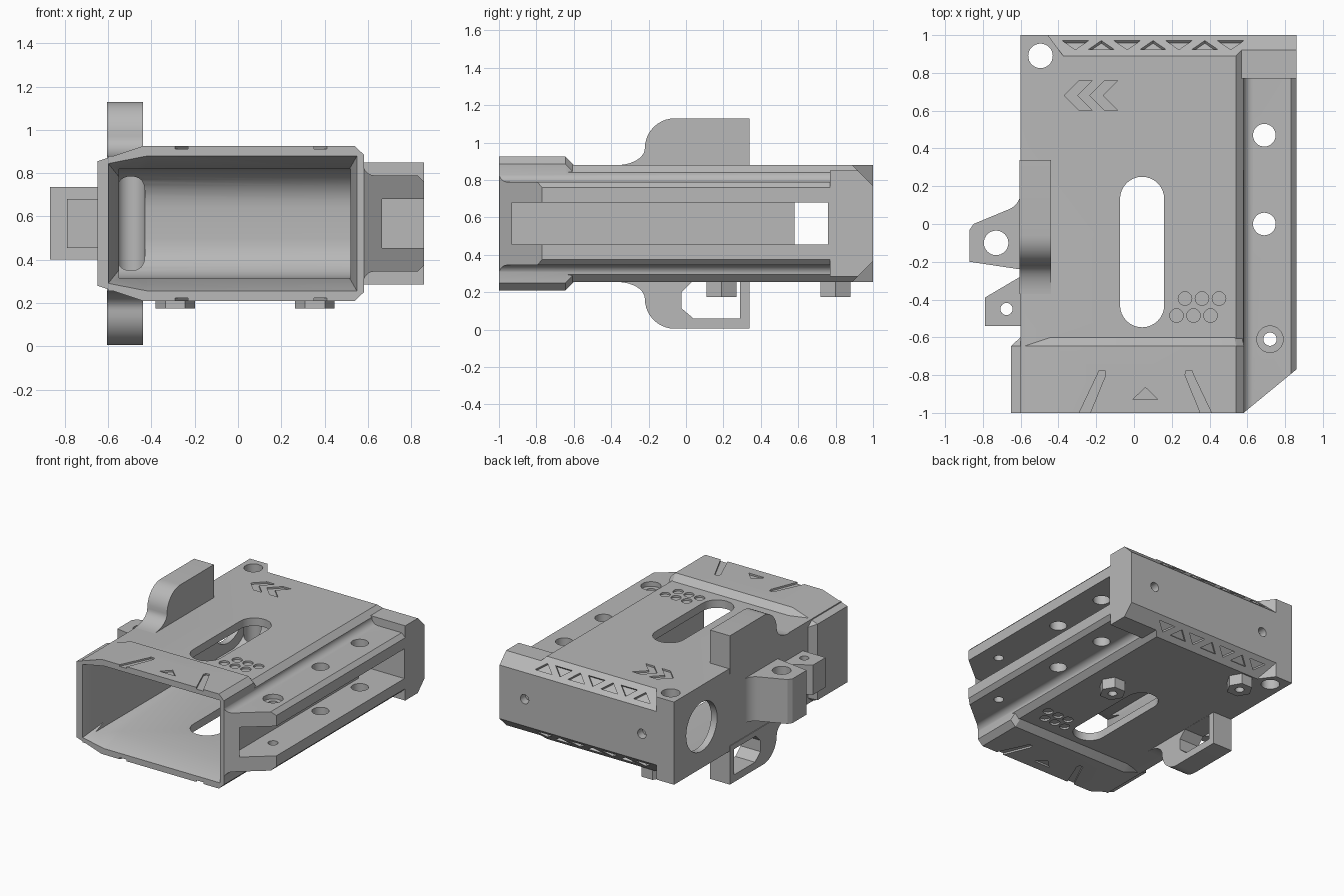
import bpy
import bmesh
from math import sin, cos, pi

MID = 1.135  # twice the height of the horizontal symmetry plane

cube = bpy.data.objects.get("Cube")
if cube:
    bpy.data.objects.remove(cube, do_unlink=True)

grey = bpy.data.materials.new("matte grey")
grey.use_nodes = True
COLOUR = (0.48, 0.48, 0.48, 1)
grey.diffuse_color = COLOUR
grey.node_tree.nodes["Principled BSDF"].inputs["Base Color"].default_value = COLOUR


def loft(name, rings):
    """Closed solid through rings of equal point count."""
    bm = bmesh.new()
    rows = [[bm.verts.new(p) for p in ring] for ring in rings]
    n = len(rows[0])
    for a, b in zip(rows, rows[1:]):
        for i in range(n):
            j = (i + 1) % n
            bm.faces.new((a[i], a[j], b[j], b[i]))
    bm.faces.new(rows[0][::-1])
    bm.faces.new(rows[-1])
    bmesh.ops.recalc_face_normals(bm, faces=bm.faces)
    mesh = bpy.data.meshes.new(name)
    bm.to_mesh(mesh)
    bm.free()
    mesh.materials.append(grey)
    obj = bpy.data.objects.new(name, mesh)
    bpy.context.scene.collection.objects.link(obj)
    return obj


def prism(name, pts, axis, lo, hi):
    place = {"x": lambda u, v, h: (h, u, v),
             "y": lambda u, v, h: (u, h, v),
             "z": lambda u, v, h: (u, v, h)}[axis]
    return loft(name, [[place(u, v, h) for u, v in pts] for h in (lo, hi)])


def arc(cx, cy, rx, ry, start, end, n=8):
    return [(cx + rx * cos(t), cy + ry * sin(t))
            for t in (start + (end - start) * i / n for i in range(n + 1))]


def rod(name, u, v, r, axis, lo, hi, sides=32):
    return prism(name, arc(u, v, r, r, 0, 2 * pi, sides)[:-1], axis, lo, hi)


def box(name, x, y, z):
    return prism(name, [(x[0], y[0]), (x[1], y[0]), (x[1], y[1]), (x[0], y[1])], "z", *z)


def combine(obj, other, operation="DIFFERENCE"):
    """Apply a boolean and discard the second solid."""
    mod = obj.modifiers.new("boolean", "BOOLEAN")
    mod.operation = operation
    mod.solver = "EXACT"
    mod.object = other
    deps = bpy.context.evaluated_depsgraph_get()
    mesh = bpy.data.meshes.new_from_object(obj.evaluated_get(deps))
    obj.modifiers.clear()
    obj.data = mesh
    bpy.data.objects.remove(other, do_unlink=True)


def flip(pts):
    return [(u, MID - v) for u, v in pts]


def mirrored(top):
    """Upper half outline plus its reflection below."""
    return top + flip(top)[::-1]


# Main housing, flared front collar
body = prism("housing", mirrored([(-.6, .88), (.54, .88), (.58, .84)]), "y", -1, 1)
outer = mirrored([(-.65, .855), (-.44, .925), (.54, .925), (.582, .885)])
inner = mirrored([(-.59, .83), (-.44, .87), (.53, .87), (.57, .83)])
collar = loft("collar", [[(x, y, z) for x, z in ring]
                         for ring, y in ((outer, -1), (outer, -.645), (inner, -.59))])
combine(body, collar, "UNION")

# Side rail with filleted root and slanted front end
root = arc(.63, .84, .05, .05, pi, 1.5 * pi, 8)
rail = prism("rail", mirrored([(.5, .84)] + root + [(.83, .79), (.86, .76)]), "y", -1, .78)
combine(rail, prism("cut", [(.58, -1), (.9, -.737), (.9, -1.1), (.58, -1.1)], "z", 0, 1.2))
combine(body, rail, "UNION")
combine(body, box("rail_end", (.5, .86), (.77, 1), (.285, .85)), "UNION")

# Side lugs
lug = arc(-.7, .17, .1, .1, 0, -.4 * pi, 6) + [
    (-.85, .0), (-.87, -.03), (-.87, -.2), (-.57, -.245), (-.57, .17)]
combine(body, prism("large_lug", lug, "z", .4, .735), "UNION")
combine(body, prism("small_lug", [(-.57, -.26), (-.79, -.39), (-.79, -.54), (-.57, -.54)],
                    "z", .455, .68), "UNION")

# Hollow interior with rounded end and tapered mouth
cavity = mirrored([(-1.1, .82)] + arc(.72, .64, .18, .18, pi / 2, 0))
combine(body, prism("cut", cavity, "x", -.55, .52))
mouth = mirrored([(-.6, .845), (-.42, .88), (.55, .88)])
throat = mirrored([(-.54, .77), (-.42, .81), (.51, .81)])
combine(body, loft("cut", [[(x, y, z) for x, z in ring]
                           for ring, y in ((mouth, -1.002), (throat, -.78))]))

# Slots and windows
combine(body, box("cut", (.6, 1), (-.93, .76), (.455, .68)))
combine(body, box("cut", (.4, .8), (.58, .76), (.455, .68)))
oval = arc(.043, .133, .117, .117, 0, pi, 16) + arc(.043, -.43, .117, .117, pi, 2 * pi, 16)
combine(body, prism("cut", oval, "z", .1, 1))
combine(body, rod("cut", .67, MID / 2, .185, "x", -.7, -.5))

# Bolt holes
for x, y, r in ((-.495, .89, .065), (.69, .47, .06), (.69, 0, .06),
                (.72, -.61, .035), (-.73, -.1, .065), (-.675, -.45, .032)):
    combine(body, rod("cut", x, y, r, "z", .1, 1.1))
combine(body, rod("cut", .72, -.61, .07, "z", .755, 1))
for x in (-.33, .65):
    combine(body, rod("cut", x, MID / 2, .035, "y", .94, 1.1))

# Rear edge chamfers and engraved triangles
for mirror in (False, True):
    def side(z):
        return MID - z if mirror else z

    edge = ((.87, .9), (1.02, .75), (1.02, .9))
    skew = (-.36, -.47, -.47)
    combine(body, loft("cut", [[(x, y, side(z)) for x, (y, z) in zip(skew, edge)],
                               [(1, y, side(z)) for y, z in edge]]))
    for i in range(7):
        cx, s = -.31 + .137 * i, (1 if i % 2 == 0 else -1)
        tri = [(cx - .07, .947 + .024 * s), (cx + .07, .947 + .024 * s), (cx, .947 - .024 * s)]
        combine(body, loft("cut", [[(x, y + d, side(1.77 - y + d)) for x, y in tri]
                                   for d in (-.014, .014)]))

    # Engraved dots, collar grooves and arrow
    for row in range(2):
        for col in range(3):
            combine(body, rod("cut", .27 - .045 * row + .09 * col, -.395 - .09 * row,
                              .036, "z", side(.866), side(.9), 20))
    for s in (-1, 1):
        groove = [(.06 + s * u, v) for u, v in
                  ((.36, -1.02), (.255, -.8), (.245, -.775), (.215, -.775), (.21, -.8), (.3, -1.02))]
        combine(body, prism("cut", groove, "z", side(.912), side(.95)))
    combine(body, prism("cut", [(-.007, -.93), (.127, -.93), (.06, -.865)],
                        "z", side(.912), side(.95)))

# Engraved chevrons on top
for x in (-.37, -.235):
    half = [(x, .68), (x + .08, .76), (x + .15, .76), (x + .07, .68)]
    chevron = half + [(x + .15, .6), (x + .08, .6)]
    combine(body, prism("cut", chevron, "z", .868, .9))

# Upper fin and windowed lower fin
fin = ([(-.37, .84), (.34, .84), (.34, 1.13)] + arc(-.06, .97, .16, .16, pi / 2, pi, 10)
       + arc(-.37, .97, .15, .09, 0, -pi / 2, 10)[1:])
upper_fin = prism("upper_fin", fin, "x", -.605, -.44)
lower_fin = prism("lower_fin", flip(fin), "x", -.605, -.44)
combine(lower_fin, prism("cut", [(.29, .06), (.04, .06), (-.025, .115), (-.025, .2),
                                 (.03, .254), (.29, .254)], "x", -.7, -.3))

# Hexagonal nut bosses underneath
nuts = []
for name, x, y in (("rear_nut", -.29, .8), ("middle_nut", .355, .19)):
    nut = rod(name, x, y, .092, "z", .175, .27, 6)
    combine(nut, rod("cut", x, y, .032, "z", .1, .25, 20))
    nuts.append(nut)

# Smooth the round surfaces, keep hard edges
bpy.ops.object.select_all(action="DESELECT")
for obj in [body, upper_fin, lower_fin] + nuts:
    obj.select_set(True)
    bpy.context.view_layer.objects.active = obj
bpy.ops.object.shade_smooth_by_angle(angle=.5)
